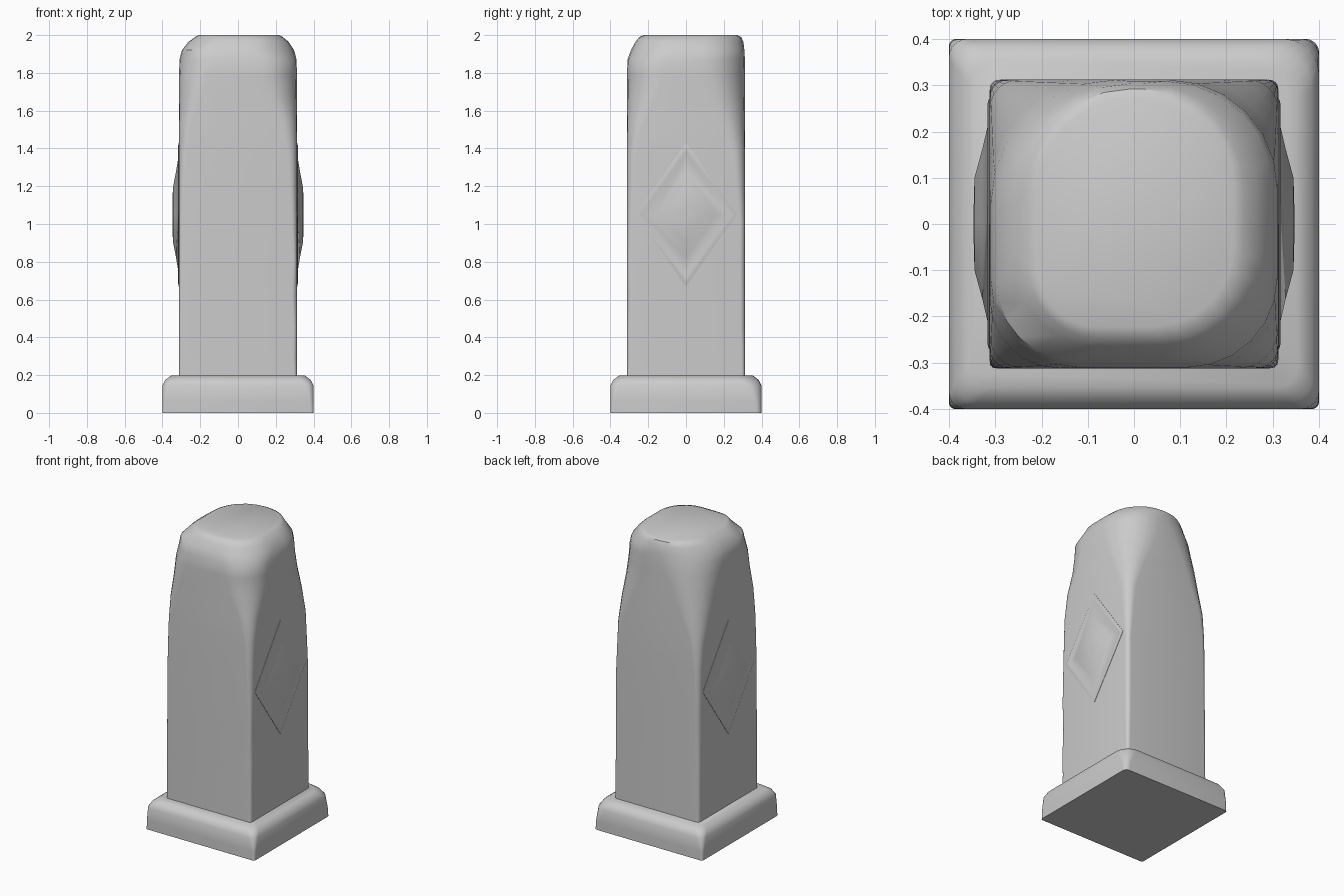
import bpy, bmesh, math, random

if "Cube" in bpy.data.objects:
    bpy.data.objects.remove(bpy.data.objects["Cube"])

random.seed(4)
SIGNS = [(1, 1), (-1, 1), (-1, -1), (1, -1)]


def rounded_ring(z, sides, radii, seg=6):
    """Rounded rectangle; sides = (left, right, front, back) distances."""
    left, right, front, back = sides
    pts = []
    for k, (sx, sy) in enumerate(SIGNS):
        hx = right if sx > 0 else left
        hy = back if sy > 0 else front
        r = radii[k]
        for i in range(seg + 1):
            a = math.pi / 2 * (k + i / seg)
            pts.append((sx * (hx - r) + r * math.cos(a),
                        sy * (hy - r) + r * math.sin(a), z))
    return pts


def loft(name, rings, cap_start=True):
    """Skin a stack of equal-length closed rings into one object."""
    bm = bmesh.new()
    rows = [[bm.verts.new(p) for p in ring] for ring in rings]
    n = len(rows[0])
    for a, b in zip(rows, rows[1:]):
        for i in range(n):
            j = (i + 1) % n
            bm.faces.new((a[i], a[j], b[j], b[i]))
    if cap_start:
        bm.faces.new(rows[0][::-1])
    bm.faces.new(rows[-1])
    bmesh.ops.recalc_face_normals(bm, faces=bm.faces[:])
    mesh = bpy.data.meshes.new(name)
    bm.to_mesh(mesh)
    bm.free()
    ob = bpy.data.objects.new(name, mesh)
    bpy.context.collection.objects.link(ob)
    bpy.ops.object.select_all(action='DESELECT')
    ob.select_set(True)
    bpy.context.view_layer.objects.active = ob
    bpy.ops.object.shade_smooth_by_angle(angle=math.radians(35))
    return ob


# Base slab with worn upper edges
base = []
for z, h, r in [(0.0, 0.4, 0.015), (0.06, 0.4, 0.02), (0.145, 0.4, 0.04),
                (0.175, 0.385, 0.05), (0.197, 0.355, 0.05)]:
    wear = (1.9, 1.0, 0.9, 1.0)
    base.append(rounded_ring(z, (h,) * 4, [r * w for w in wear]))
loft("base_slab", base)

# Pillar: square at the foot, corners worn increasingly round towards the top
WEAR = (1.15, 1.25, 0.75, 1.0)
profile = [  # height, corner radius, inset of left, right, front, back
    (0.19, 0.018, 0, 0, 0, 0), (0.3, 0.02, 0, 0, 0, 0),
    (0.45, 0.02, 0, 0, 0, 0), (0.62, 0.025, 0, 0, 0, 0),
    (0.8, 0.022, 0, 0, 0, 0), (1.0, 0.025, 0, 0, 0, 0),
    (1.2, 0.035, 0, 0, 0, 0), (1.38, 0.055, 0, 0, 0, 0),
    (1.54, 0.09, 0, 0, 0, 0), (1.68, 0.14, 0, 0, 0, 0),
    (1.79, 0.19, 0, 0, 0, 0), (1.87, 0.225, 0.002, 0.002, 0.002, 0),
    (1.92, 0.23, 0.015, 0.015, 0.02, 0.003),
    (1.965, 0.215, 0.05, 0.045, 0.045, 0.008),
    (1.99, 0.19, 0.085, 0.075, 0.065, 0.02),
    (2.0, 0.17, 0.105, 0.095, 0.09, 0.04)]
rings = []
for z, r, *inset in profile:
    sides = [0.312 - d for d in inset]
    limit = min(sides) * 0.98
    radii = [min(limit, r * w * random.uniform(0.85, 1.2)) for w in WEAR]
    rings.append(rounded_ring(z, sides, radii))
loft("pillar", rings)

# Raised diamond ornament on each side face
diamond = [(1.0, 0.295), (1.0, 0.314), (0.96, 0.317), (0.89, 0.316),
           (0.84, 0.313), (0.6, 0.328), (0.37, 0.345), (0.1, 0.347)]
for side, label in ((1, "right"), (-1, "left")):
    loft("diamond_" + label, [
        [(side * x, 0.27 * s, 1.05), (side * x, 0, 1.05 + 0.38 * s),
         (side * x, -0.27 * s, 1.05), (side * x, 0, 1.05 - 0.38 * s)]
        for s, x in diamond])
